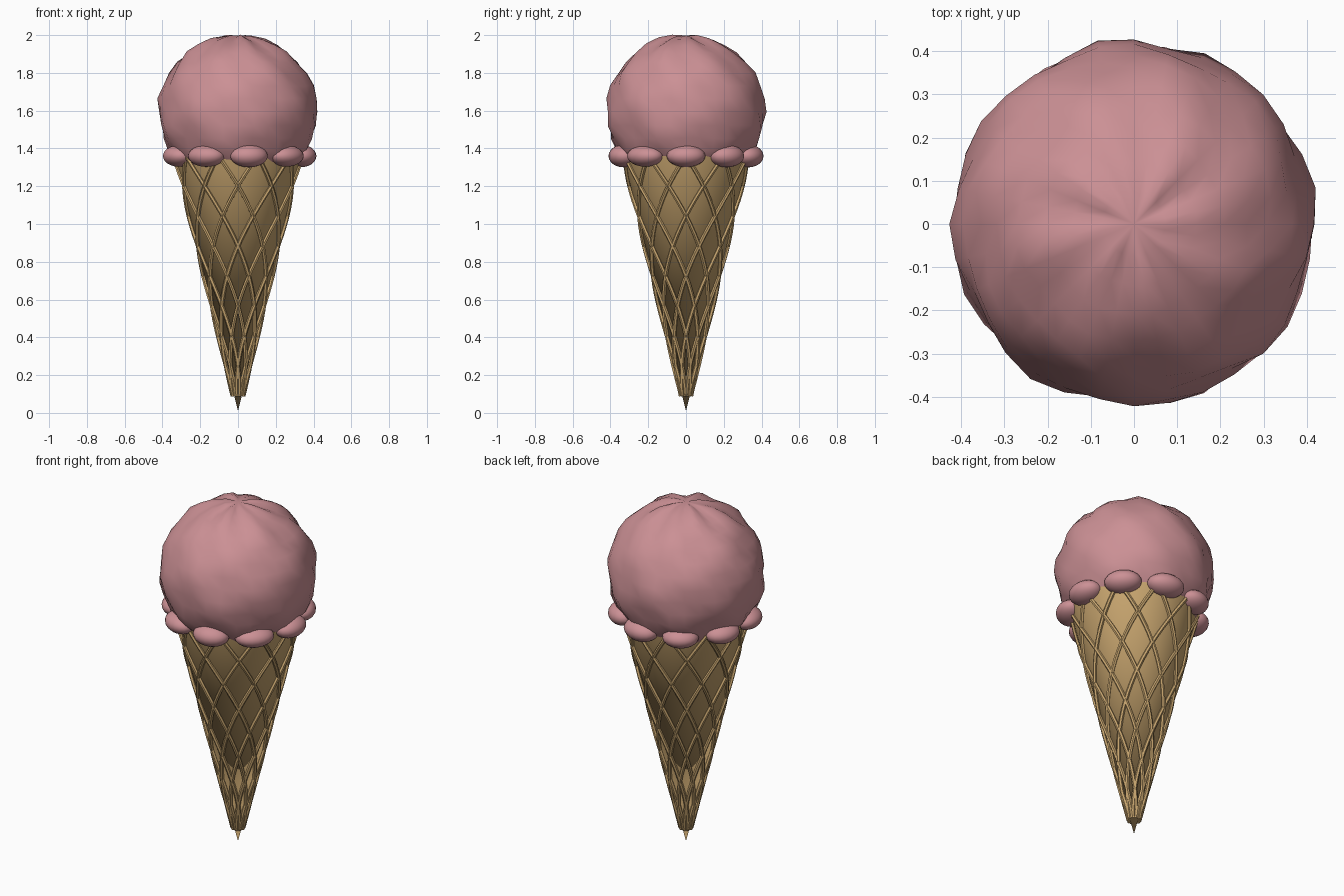
import bpy, bmesh, math, random
from mathutils import Vector

random.seed(4)
cube = bpy.data.objects.get("Cube")
if cube:
    bpy.data.objects.remove(cube, do_unlink=True)


def material(name, rgb):
    m = bpy.data.materials.new(name)
    m.use_nodes = True
    m.diffuse_color = (*rgb, 1)
    m.node_tree.nodes["Principled BSDF"].inputs["Base Color"].default_value = (*rgb, 1)
    return m


PINK = material("strawberry pink", (0.60, 0.28, 0.30))
WAFER = material("wafer tan", (0.58, 0.38, 0.16))

CONE_TOP = 1.36
CONE_RADIUS = 0.335


def cone_radius(z):
    return CONE_RADIUS * (z - 0.01) / (CONE_TOP - 0.01)


def finish(obj, mat, angle=60):
    obj.data.materials.append(mat)
    bpy.ops.object.select_all(action="DESELECT")
    obj.select_set(True)
    bpy.context.view_layer.objects.active = obj
    bpy.ops.object.shade_smooth_by_angle(angle=math.radians(angle))


def mesh_object(name, bm, mat):
    mesh = bpy.data.meshes.new(name)
    bm.to_mesh(mesh)
    bm.free()
    obj = bpy.data.objects.new(name, mesh)
    bpy.context.collection.objects.link(obj)
    finish(obj, mat)
    return obj


# Wafer cone
bpy.ops.mesh.primitive_cone_add(vertices=48, radius1=0, radius2=CONE_RADIUS,
                                depth=CONE_TOP - 0.01, location=(0, 0, (CONE_TOP + 0.01) / 2))
bpy.context.object.name = "wafer_cone"
finish(bpy.context.object, WAFER, 40)

# Crossing spiral ridges wrapped round the cone
STRANDS, STEPS, TURN = 10, 28, math.radians(144)
ridges = bpy.data.curves.new("wafer_ridges", "CURVE")
ridges.dimensions = "3D"
ridges.bevel_depth = 0.011
ridges.bevel_resolution = 1
ridges.use_fill_caps = True
for way in (-1, 1):
    for i in range(STRANDS):
        spline = ridges.splines.new("POLY")
        spline.points.add(STEPS)
        for k, p in enumerate(spline.points):
            t = k / STEPS
            z = 0.09 + (CONE_TOP - 0.09) * t
            a = math.tau * i / STRANDS + way * TURN * t
            r = cone_radius(z) + 0.004 + 0.005 * (1 - t)
            p.co = (r * math.cos(a), r * math.sin(a), z, 1)
curve_obj = bpy.data.objects.new("wafer_ridges", ridges)
bpy.context.collection.objects.link(curve_obj)
bpy.context.view_layer.objects.active = curve_obj
curve_obj.select_set(True)
bpy.ops.object.convert(target="MESH")
finish(bpy.context.object, WAFER, 50)

# Scoop with swirling furrows
bm = bmesh.new()
bmesh.ops.create_uvsphere(bm, u_segments=32, v_segments=18, radius=1)
for v in bm.verts:
    d = v.co.normalized()
    a = math.atan2(d.y, d.x)
    swirl = math.sin(8 * a + 7 * d.z) * 0.008 + math.sin(5 * a - 11 * d.z) * 0.006
    fade = min(1, math.hypot(d.x, d.y) * 3)
    r = 0.418 + swirl * fade + random.uniform(-0.003, 0.003)
    v.co = Vector((d.x * r, d.y * r, 1.592 + d.z * r * 0.975))
mesh_object("ice_cream_scoop", bm, PINK)

# Ring of drips round the rim
for i in range(9):
    a = math.tau * i / 9
    bpy.ops.mesh.primitive_uv_sphere_add(segments=20, ring_count=12, radius=1,
                                         location=(0.335 * math.cos(a), 0.335 * math.sin(a), CONE_TOP),
                                         rotation=(0, 0, a))
    drip = bpy.context.object
    drip.name = f"rim_drip_{i + 1}"
    drip.scale = (0.08, random.uniform(0.097, 0.107), random.uniform(0.055, 0.062))
    finish(drip, PINK)
